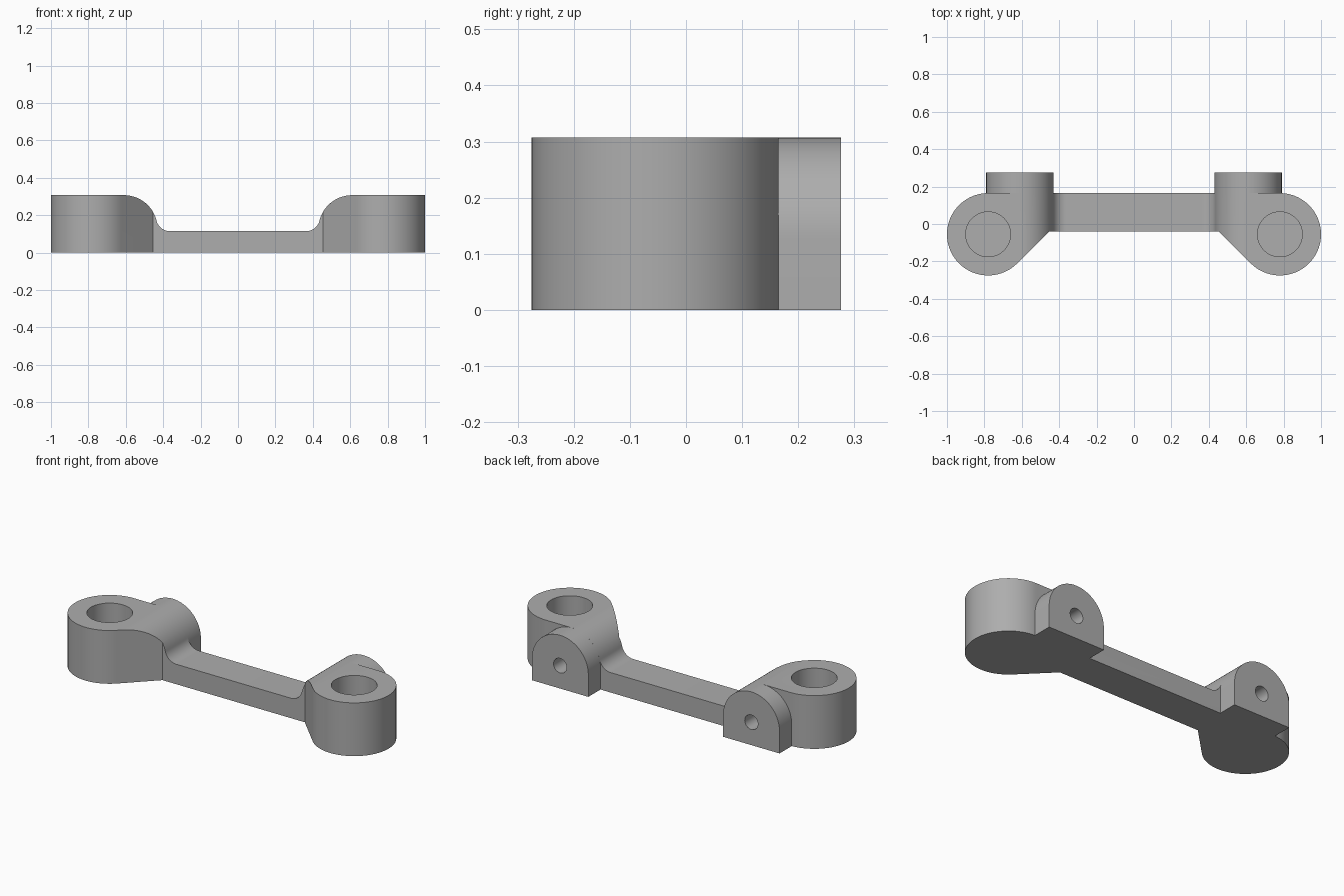
import bpy, bmesh
from math import sin, cos, radians, hypot, atan2, degrees
from mathutils import Vector

cube = bpy.data.objects.get("Cube")
if cube:
    bpy.data.objects.remove(cube, do_unlink=True)

grey = bpy.data.materials.new("plain_grey")
grey.use_nodes = True
color = (0.42, 0.42, 0.42, 1)
grey.diffuse_color = color
grey.node_tree.nodes["Principled BSDF"].inputs["Base Color"].default_value = color

HEIGHT, BAR_H = 0.307, 0.115       # boss height, bar thickness
BOSS_X, BOSS_Y, BOSS_R = 0.78, -0.055, 0.22
BACK, FRONT = 0.165, -0.04         # bar faces in y
LUG_X, LUG_R = 0.61, 0.18
LUG_Z = HEIGHT - LUG_R
FILLET = 0.072


def arc(cx, cy, r, a, b, n=24):
    angles = [radians(a + (b - a) * i / n) for i in range(n + 1)]
    return [(cx + r * cos(t), cy + r * sin(t)) for t in angles]


def mirrored(half):
    return half + [(-x, y) for x, y in reversed(half)]


def prism(name, outline, axis, start, end):
    """Extrude a 2D outline along y (outline is x,z) or z (outline is x,y)."""
    bm = bmesh.new()
    place = (lambda u, v: (u, start, v)) if axis == "y" else (lambda u, v: (u, v, start))
    face = bm.faces.new([bm.verts.new(place(u, v)) for u, v in outline])
    out = bmesh.ops.extrude_face_region(bm, geom=[face])
    move = Vector((0, end - start, 0) if axis == "y" else (0, 0, end - start))
    bmesh.ops.translate(bm, vec=move, verts=[g for g in out["geom"] if isinstance(g, bmesh.types.BMVert)])
    bmesh.ops.recalc_face_normals(bm, faces=bm.faces)
    mesh = bpy.data.meshes.new(name)
    bm.to_mesh(mesh)
    bm.free()
    obj = bpy.data.objects.new(name, mesh)
    bpy.context.collection.objects.link(obj)
    mesh.materials.append(grey)
    return obj


def apply_boolean(obj, cutter, operation):
    mod = obj.modifiers.new("cut", "BOOLEAN")
    mod.operation, mod.object, mod.solver = operation, cutter, "EXACT"
    bpy.context.view_layer.objects.active = obj
    bpy.ops.object.modifier_apply(modifier=mod.name)


# Body plan: two round bosses joined by a narrow bar
plan_half = [(0, FRONT), (BOSS_X - BOSS_R * 2 ** 0.5 + (FRONT - BOSS_Y) * -1, FRONT)]
plan_half += arc(BOSS_X, BOSS_Y, BOSS_R, 225, 450, 60)
plan = mirrored(plan_half[1:])
body = prism("link_body", plan, "z", -0.1, 0.5)

# Front profile: tall ends sweeping down through a fillet to the bar
fillet_z = BAR_H + FILLET
reach = LUG_R + FILLET
fillet_x = LUG_X - (reach ** 2 - (fillet_z - LUG_Z) ** 2) ** 0.5
slope = degrees(atan2(LUG_Z - fillet_z, LUG_X - fillet_x))
profile_half = [(1.1, 0), (1.1, HEIGHT)]
profile_half += arc(LUG_X, LUG_Z, LUG_R, 90, 180 + slope)
profile_half += arc(fillet_x, fillet_z, FILLET, slope, -90, 16)[1:]
profile = prism("profile_cutter", mirrored(profile_half), "y", -0.5, 0.5)
apply_boolean(body, profile, "INTERSECT")
helpers = [profile]

# Arched lugs on the back, blind bores in the bosses, cross holes in the lugs
parts = [body]
for side, s in (("left", 1), ("right", -1)):
    arch = [(s * LUG_X - LUG_R, 0), (s * LUG_X + LUG_R, 0)]
    lug = prism(side + "_lug", arch + arc(s * LUG_X, LUG_Z, LUG_R, 0, 180, 40), "y", BACK, 0.276)
    bore = prism(side + "_bore_cutter", arc(s * BOSS_X, BOSS_Y, 0.12, 0, 360, 48)[:-1], "z", 0.08, 0.4)
    hole = prism(side + "_hole_cutter", arc(s * LUG_X, LUG_Z + 0.005, 0.042, 0, 360, 32)[:-1], "y", 0.08, 0.4)
    apply_boolean(body, bore, "DIFFERENCE")
    apply_boolean(body, hole, "DIFFERENCE")
    apply_boolean(lug, hole, "DIFFERENCE")
    parts.append(lug)
    helpers += [bore, hole]

for helper in helpers:
    bpy.data.objects.remove(helper, do_unlink=True)

bpy.ops.object.select_all(action="DESELECT")
for part in parts:
    part.select_set(True)
bpy.context.view_layer.objects.active = body
bpy.ops.object.shade_smooth_by_angle(angle=radians(25))
